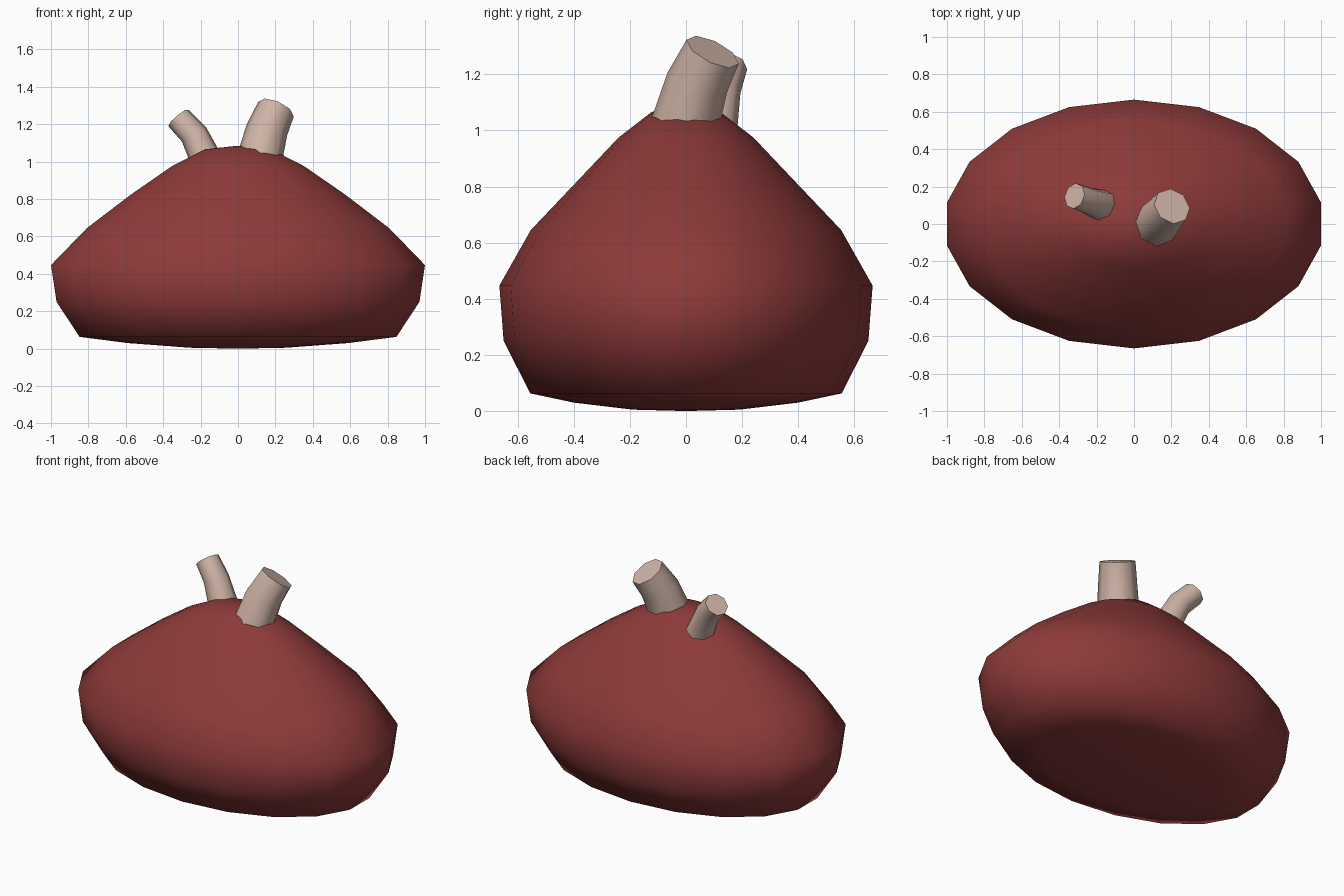
import bpy, bmesh, math
from mathutils import Vector

if "Cube" in bpy.data.objects:
    bpy.data.objects.remove(bpy.data.objects["Cube"])


def material(name, rgb):
    m = bpy.data.materials.new(name)
    m.diffuse_color = (*rgb, 1)
    m.use_nodes = True
    m.node_tree.nodes["Principled BSDF"].inputs["Base Color"].default_value = m.diffuse_color
    return m


def loft(name, rings, mat, start=None, end=None, smooth=60):
    """Skin a list of point rings; close each end with a pole point or a flat cap."""
    bm = bmesh.new()
    vs = [[bm.verts.new(p) for p in ring] for ring in rings]
    n = len(vs[0])
    for a, b in zip(vs, vs[1:]):
        for i in range(n):
            j = (i + 1) % n
            bm.faces.new((a[i], a[j], b[j], b[i]))
    for ring, pole in ((vs[0], start), (vs[-1], end)):
        if pole is None:
            bm.faces.new(ring)
        else:
            p = bm.verts.new(pole)
            for i in range(n):
                bm.faces.new((ring[i], ring[(i + 1) % n], p))
    bmesh.ops.recalc_face_normals(bm, faces=bm.faces)
    me = bpy.data.meshes.new(name)
    bm.to_mesh(me)
    bm.free()
    me.materials.append(mat)
    ob = bpy.data.objects.new(name, me)
    bpy.context.collection.objects.link(ob)
    bpy.ops.object.select_all(action='DESELECT')
    ob.select_set(True)
    bpy.context.view_layer.objects.active = ob
    bpy.ops.object.shade_smooth_by_angle(angle=math.radians(smooth))
    return ob


red = material("deep_red", (0.27, 0.042, 0.042))
pink = material("pale_tan", (0.62, 0.45, 0.38))

# Body: squashed oval lathe, rows of (x radius, y radius, height)
profile = [(0.26, 0.19, 0.005), (0.60, 0.40, 0.03), (0.86, 0.555, 0.063),
           (0.985, 0.65, 0.25), (1.015, 0.665, 0.447), (0.82, 0.553, 0.645),
           (0.58, 0.382, 0.825), (0.36, 0.24, 0.975), (0.18, 0.122, 1.066)]
SEG = 18
body_rings = [[(rx * math.sin(2 * math.pi * i / SEG),
                ry * math.cos(2 * math.pi * i / SEG), z) for i in range(SEG)]
              for rx, ry, z in profile]
loft("body", body_rings, red, start=(0, 0, 0), end=(0, 0, 1.085), smooth=75)


# Stubs: bent tapering tubes with flat ends
def stub(name, stations):
    rings = []
    for centre, normal, r in stations:
        q = Vector((0, 0, 1)).rotation_difference(Vector(normal))
        rings.append([Vector(centre) + q @ Vector((r * math.cos(a), r * math.sin(a), 0))
                      for a in (math.pi / 4 * i for i in range(8))])
    loft(name, rings, pink, smooth=50)


stub("large_stub", [((0.11, -0.01, 1.0), (0.1, 0.1, 1), 0.124),
                    ((0.155, 0.04, 1.17), (0.3, 0.35, 1), 0.112),
                    ((0.203, 0.095, 1.28), (0.45, 0.5, 1), 0.103)])
stub("small_stub", [((-0.165, 0.095, 1.0), (-0.3, 0.1, 1), 0.087),
                    ((-0.235, 0.12, 1.145), (-0.6, 0.2, 1), 0.075),
                    ((-0.318, 0.15, 1.233), (-0.85, 0.3, 1), 0.070)])
